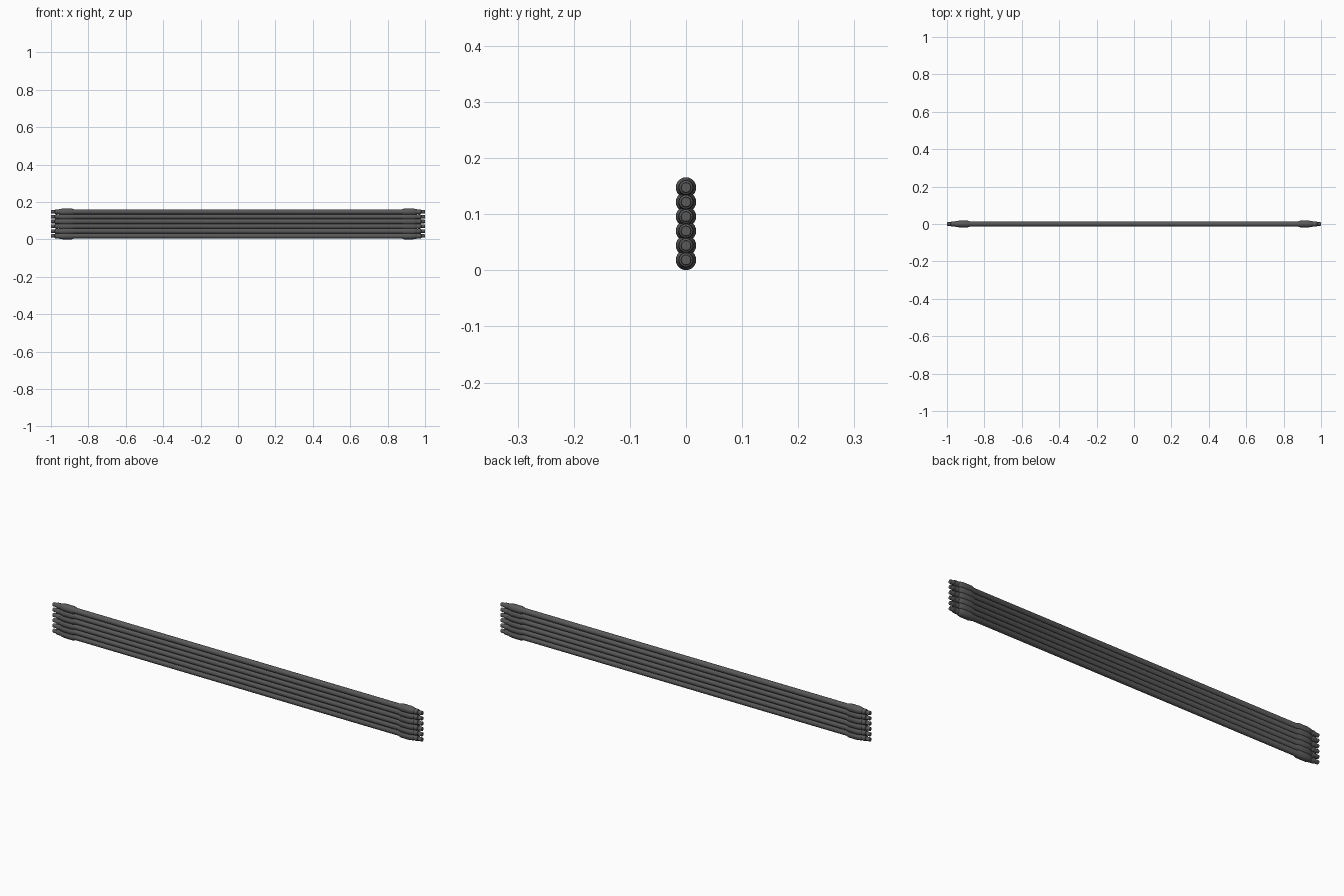
import bpy, bmesh, math

if "Cube" in bpy.data.objects:
    bpy.data.objects.remove(bpy.data.objects["Cube"])

SIDES = 24
# half profile of one rod: (distance from middle, radius)
HALF = [(0.875, 0.0135), (0.89, 0.0182), (0.935, 0.0182), (0.955, 0.0145),
        (0.958, 0.0125), (0.963, 0.0125), (0.965, 0.0135), (0.978, 0.0125),
        (0.98, 0.0095), (0.997, 0.0095), (1.0, 0.0085)]
PROFILE = [(-x, r) for x, r in reversed(HALF)] + HALF

mat = bpy.data.materials.new("dark_grey")
mat.diffuse_color = (0.1, 0.1, 0.1, 1)
mat.use_nodes = True
mat.node_tree.nodes["Principled BSDF"].inputs["Base Color"].default_value = mat.diffuse_color


def lathe_x(name, profile, z):
    """Revolve a profile around the x axis and cap both ends."""
    bm = bmesh.new()
    rings = []
    for x, r in profile:
        rings.append([bm.verts.new((x, r * math.cos(2 * math.pi * i / SIDES),
                                    r * math.sin(2 * math.pi * i / SIDES)))
                      for i in range(SIDES)])
    for a, b in zip(rings, rings[1:]):
        for i in range(SIDES):
            j = (i + 1) % SIDES
            bm.faces.new((a[i], a[j], b[j], b[i]))
    bm.faces.new(rings[0])
    bm.faces.new(rings[-1])
    bmesh.ops.recalc_face_normals(bm, faces=bm.faces)
    mesh = bpy.data.meshes.new(name)
    bm.to_mesh(mesh)
    bm.free()
    mesh.materials.append(mat)
    ob = bpy.data.objects.new(name, mesh)
    bpy.context.collection.objects.link(ob)
    ob.location.z = z
    bpy.ops.object.select_all(action='DESELECT')
    ob.select_set(True)
    bpy.context.view_layer.objects.active = ob
    bpy.ops.object.shade_smooth_by_angle(angle=math.radians(30))
    return ob


# six rods stacked in a vertical row, end fittings overlapping
for k in range(6):
    lathe_x(f"cable_rod_{k + 1}", PROFILE, 0.0185 + 0.0258 * k)
